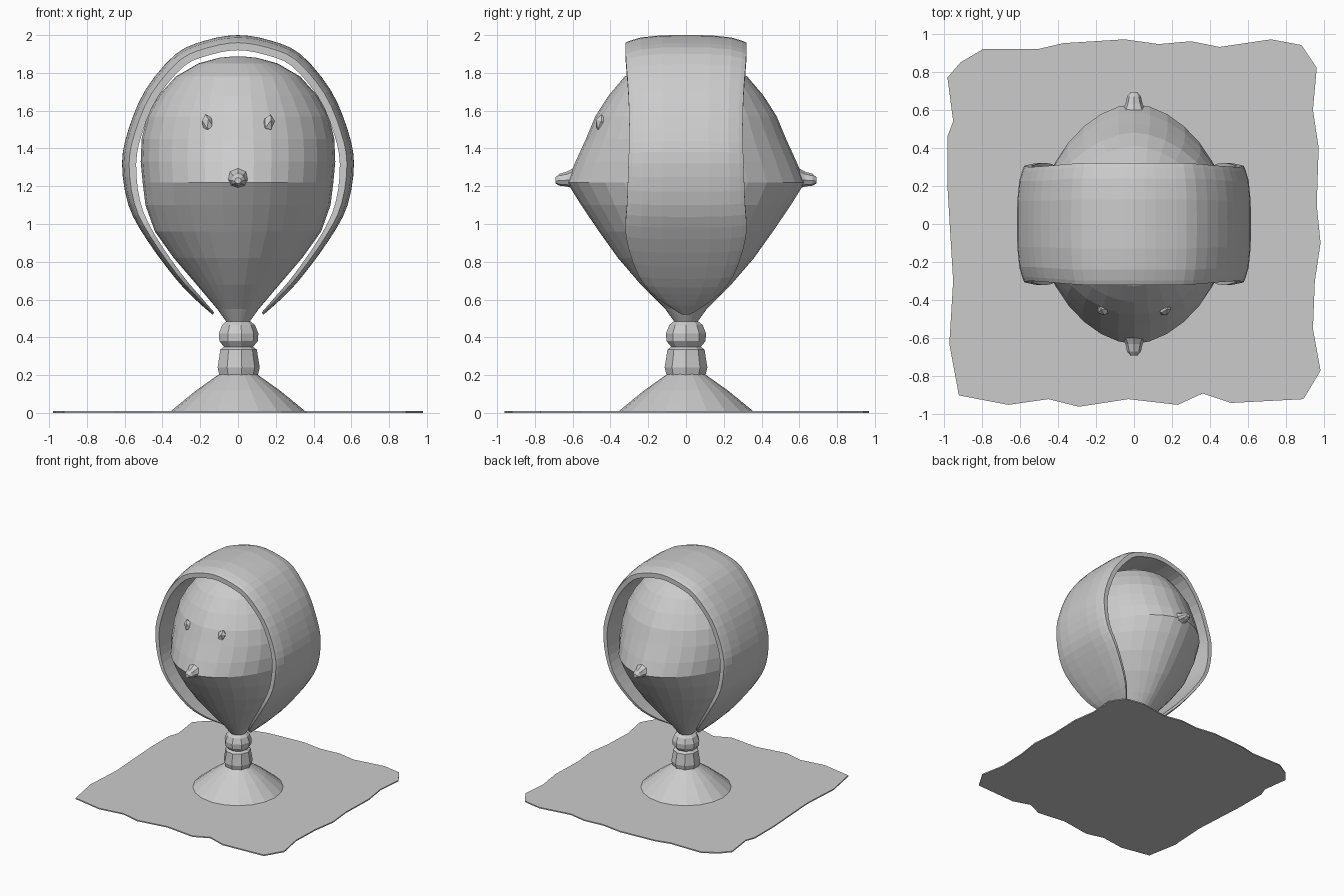
import bpy, bmesh, math
from mathutils import Vector, Matrix

if "Cube" in bpy.data.objects:
    bpy.data.objects.remove(bpy.data.objects["Cube"])


def finish(bm, name):
    bmesh.ops.recalc_face_normals(bm, faces=bm.faces)
    me = bpy.data.meshes.new(name)
    bm.to_mesh(me)
    bm.free()
    ob = bpy.data.objects.new(name, me)
    bpy.context.collection.objects.link(ob)
    return ob


def loft(name, rings):
    """Skin a list of closed rings and cap both ends."""
    bm = bmesh.new()
    vs = [[bm.verts.new(p) for p in r] for r in rings]
    n = len(rings[0])
    for a, b in zip(vs, vs[1:]):
        for i in range(n):
            j = (i + 1) % n
            bm.faces.new((a[i], a[j], b[j], b[i]))
    bm.faces.new(vs[0])
    bm.faces.new(vs[-1])
    return finish(bm, name)


def oval(w, d, z, n, p=2.0):
    """Horizontal superellipse ring."""
    ring = []
    for i in range(n):
        a = 2 * math.pi * i / n
        c, s = math.cos(a), math.sin(a)
        ring.append((math.copysign(abs(c) ** (2 / p), c) * w,
                     math.copysign(abs(s) ** (2 / p), s) * d, z))
    return ring


def spline(pts, steps):
    """Catmull-Rom through tuples of any length."""
    pts = [Vector(p) for p in pts]
    ext = [2 * pts[0] - pts[1]] + pts + [2 * pts[-1] - pts[-2]]
    out = []
    for k in range(len(pts) - 1):
        a, b, c, d = ext[k:k + 4]
        for s in range(steps):
            t = s / steps
            out.append(0.5 * (2 * b + (c - a) * t + (2 * a - 5 * b + 4 * c - d) * t * t
                              + (3 * b - a - 3 * c + d) * t ** 3))
    return out + [pts[-1]]


# Thin ground sheet with a ragged outline
outline = [(-.98, .77), (-.91, .85), (-.79, .92), (-.5, .92), (-.37, .95), (-.05, .97),
           (.13, .945), (.3, .96), (.45, .93), (.72, .97), (.88, .94), (.96, .82),
           (.94, .6), (.97, .4), (.96, .1), (.98, -.1), (.95, -.3), (.94, -.55),
           (.98, -.77), (.89, -.92), (.51, -.94), (.36, -.89), (.23, -.95), (-.03, -.92),
           (-.29, -.96), (-.45, -.92), (-.66, -.95), (-.92, -.9), (-.97, -.63),
           (-.95, -.3), (-.98, .2), (-.98, .46), (-.95, .54)]
loft("ground_sheet", [[(x, y, z) for x, y in outline] for z in (0, .01)])

# Flared foot and knobbed stem
loft("foot", [oval(r, r, z, 20) for r, z in
              ((.36, .005), (.3, .055), (.22, .12), (.1, .205))])
loft("stem", [oval(r, r, z, 9) for r, z in
              ((.105, .2), (.115, .24), (.105, .3), (.1, .335), (.08, .35), (.105, .38),
               (.108, .42), (.09, .465), (.065, .485))])

# Egg-shaped head, pulled out towards front and back
head_rows = [(.48, .06, .06), (.55, .11, .11), (.68, .22, .24), (.82, .34, .36),
             (.96, .44, .46), (1.1, .49, .555), (1.22, .505, .63), (1.33, .515, .585),
             (1.45, .51, .53), (1.57, .48, .48), (1.68, .42, .41), (1.78, .33, .325),
             (1.85, .21, .21), (1.88, .1, .1), (1.888, .02, .02)]
loft("head", [oval(w, d, z, 32, 1.8 if .6 < z < 1.75 else 2) for z, w, d in head_rows])

# Pointed tips, front and back
for name, side in (("nose", -1), ("back_tip", 1)):
    rings = []
    for y, r, cz in ((.54, .1, 1.235), (.59, .065, 1.235), (.63, .045, 1.232),
                     (.67, .036, 1.23), (.692, .018, 1.228)):
        rings.append([(r * math.cos(a), side * y, cz + r * (.75 if math.sin(a) < 0 else 1) * math.sin(a))
                      for a in (2 * math.pi * i / 8 for i in range(8))])
    loft(name, rings)

# Small raised eyes
for name, s in (("eye_left", -1), ("eye_right", 1)):
    bm = bmesh.new()
    m = (Matrix.Translation((s * .16, -.448, 1.53)) @ Matrix.Rotation(s * .25, 4, 'Y')
         @ Matrix.Diagonal((.034, .035, .052, 1)))
    bmesh.ops.create_icosphere(bm, subdivisions=1, radius=1, matrix=m)
    finish(bm, name)

# Hood band arching over the head: x, z, half width, thickness
half = [(0, 2, .32, .08), (.17, 1.972, .32, .08), (.33, 1.9, .318, .078),
        (.49, 1.71, .305, .075), (.58, 1.5, .3, .075), (.614, 1.32, .305, .075),
        (.58, 1.1, .312, .065), (.485, .92, .318, .05), (.33, .71, .25, .04),
        (.22, .595, .15, .03), (.135, .52, .03, .015)]
path = spline([(-x, z, h, t) for x, z, h, t in half[:0:-1]] + half, 3)
across = [-1, -.93, -.75, -.4, 0, .4, .75, .93, 1]
rings = []
for i, p in enumerate(path):
    tan = path[min(i + 1, len(path) - 1)] - path[max(i - 1, 0)]
    tan = Vector((tan[0], tan[1])).normalized()
    inward = Vector((tan.y, -tan.x))
    x, z, hw, th = p
    outer, inner = [], []
    for v in across:
        o = th * .5 * abs(v) ** 4
        outer.append((x + inward.x * o, v * hw, z + inward.y * o))
        inner.append((x + inward.x * th, v * hw, z + inward.y * th))
    rings.append(outer + inner[::-1])
loft("hood_band", rings)
